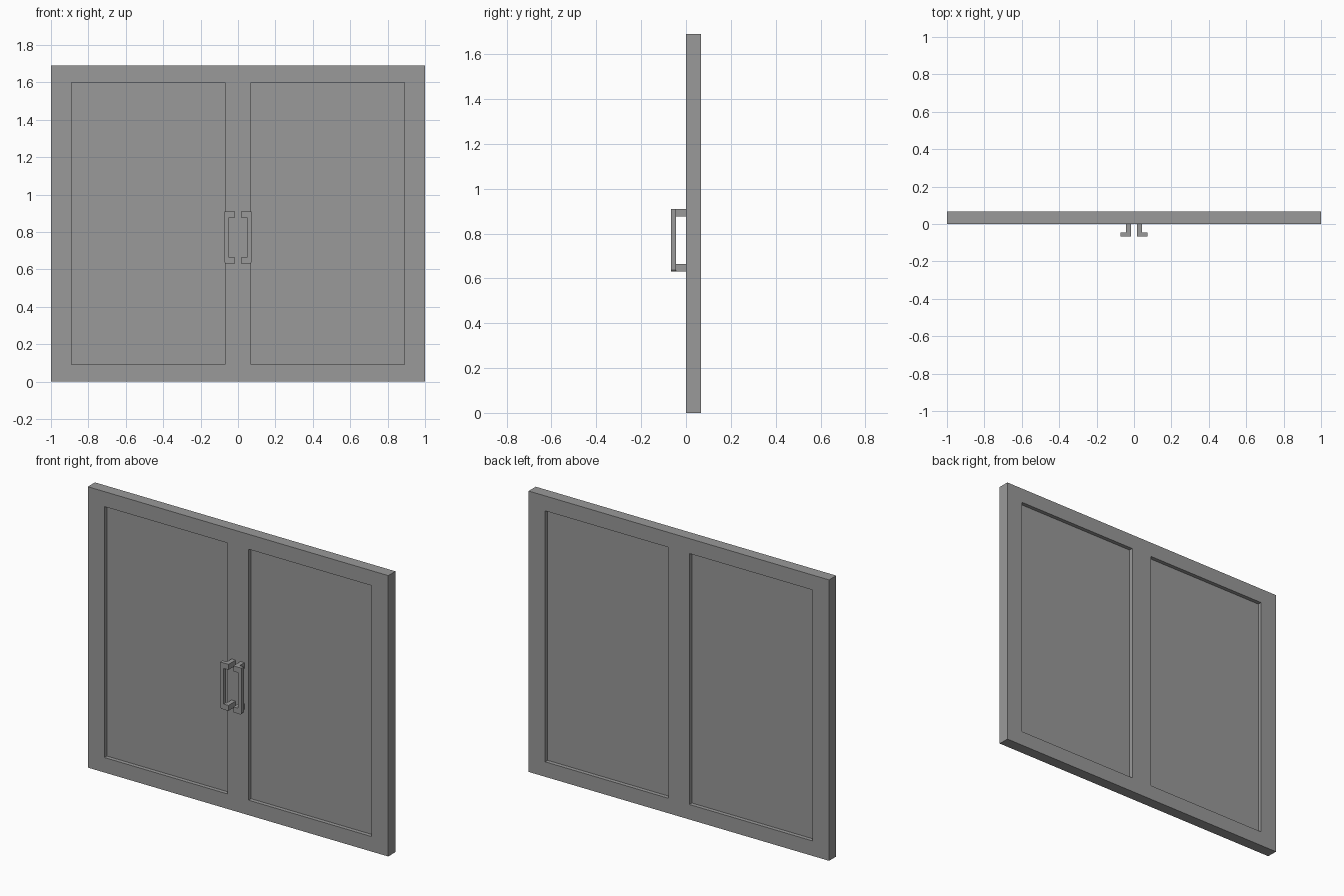
import bpy
import bmesh
from mathutils import Vector

old = bpy.data.objects.get("Cube")
if old:
    bpy.data.objects.remove(old, do_unlink=True)

HEIGHT = 1.69
THICK = 0.068
RECESS = 0.024

gray = bpy.data.materials.new("mid_gray")
gray.use_nodes = True
gray.diffuse_color = (0.32, 0.32, 0.32, 1)
gray.node_tree.nodes["Principled BSDF"].inputs["Base Color"].default_value = gray.diffuse_color


def add_object(name, bm):
    bmesh.ops.recalc_face_normals(bm, faces=bm.faces)
    mesh = bpy.data.meshes.new(name)
    bm.to_mesh(mesh)
    bm.free()
    mesh.materials.append(gray)
    obj = bpy.data.objects.new(name, mesh)
    bpy.context.collection.objects.link(obj)
    return obj


def add_box(bm, low, high):
    low, high = Vector(low), Vector(high)
    verts = bmesh.ops.create_cube(bm, size=1)["verts"]
    bmesh.ops.scale(bm, vec=high - low, verts=verts)
    bmesh.ops.translate(bm, vec=(low + high) / 2, verts=verts)


# Door slab, cut along the panel borders
bm = bmesh.new()
add_box(bm, (-1, 0, 0), (1, THICK, HEIGHT))
cuts = [((x, 0, 0), (1, 0, 0)) for x in (-0.89, -0.07, 0.07, 0.89)]
cuts += [((0, 0, z), (0, 0, 1)) for z in (0.09, 1.6)]
for point, normal in cuts:
    bmesh.ops.bisect_plane(bm, geom=bm.verts[:] + bm.edges[:] + bm.faces[:],
                           plane_co=point, plane_no=normal)

# Sunken panels on both sides
panels = []
for face in bm.faces:
    c = face.calc_center_median()
    if abs(face.normal.y) > 0.9 and 0.1 < abs(c.x) < 0.85 and 0.2 < c.z < 1.5:
        panels.append(face)
for face in panels:
    inward = face.normal * -RECESS
    new = bmesh.ops.extrude_discrete_faces(bm, faces=[face])["faces"][0]
    bmesh.ops.translate(bm, vec=inward, verts=new.verts)
bmesh.ops.dissolve_limit(bm, angle_limit=0.01, verts=bm.verts, edges=bm.edges)
add_object("double_door", bm)

# Bracket handles: a C-shaped grip on two posts
INNER, OUTER, LOW, HIGH, ARM = 0.016, 0.071, 0.63, 0.91, 0.033
profile = [(INNER, LOW), (OUTER - 0.006, LOW), (OUTER, LOW + 0.008), (OUTER, HIGH),
           (INNER, HIGH), (INNER, HIGH - ARM), (0.048, HIGH - ARM),
           (0.048, LOW + ARM), (INNER, LOW + ARM)]
for name, side in (("left_handle", 1), ("right_handle", -1)):
    bm = bmesh.new()
    face = bm.faces.new([bm.verts.new((side * x, -0.068, z)) for x, z in profile])
    grip = bmesh.ops.extrude_face_region(bm, geom=[face])["geom"]
    bmesh.ops.translate(bm, vec=(0, 0.023, 0),
                        verts=[v for v in grip if isinstance(v, bmesh.types.BMVert)])
    for z in (LOW, HIGH - ARM):
        xs = sorted((side * INNER, side * 0.043))
        add_box(bm, (xs[0], -0.046, z), (xs[1], 0.001, z + ARM))
    add_object(name, bm)
